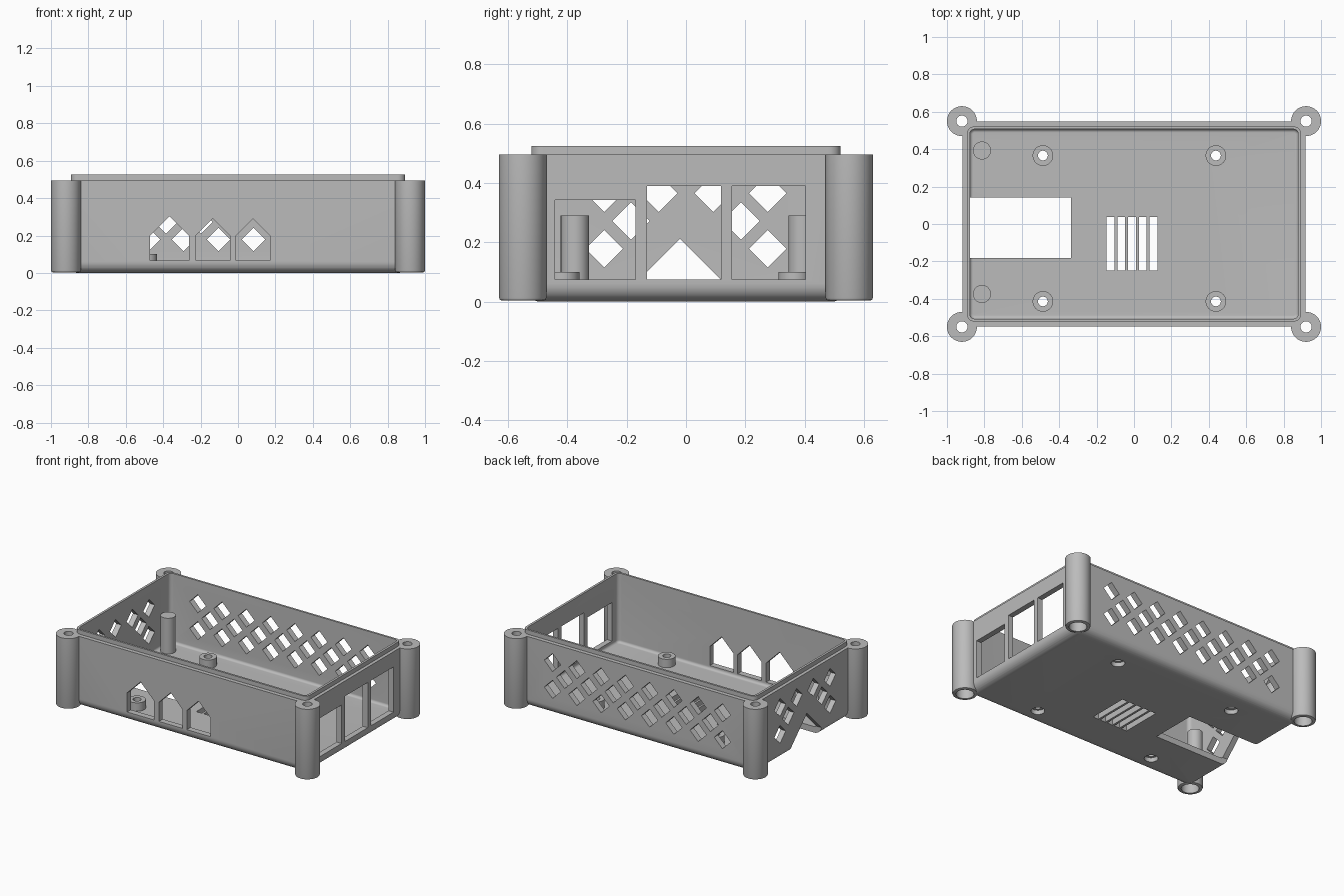
import bpy, bmesh
from math import sin, cos, pi

old = bpy.data.objects.get("Cube")
if old:
    bpy.data.objects.remove(old, do_unlink=True)

# One plain plastic colour
grey = bpy.data.materials.new("grey plastic")
grey.use_nodes = True
color = (0.5, 0.5, 0.5, 1)
grey.diffuse_color = color
grey.node_tree.nodes["Principled BSDF"].inputs["Base Color"].default_value = color


def loft(bm, rings):
    """Skin a stack of equal-length rings and cap both ends."""
    loops = [[bm.verts.new(p) for p in ring] for ring in rings]
    n = len(loops[0])
    for lo, hi in zip(loops, loops[1:]):
        for i in range(n):
            j = (i + 1) % n
            bm.faces.new((lo[i], lo[j], hi[j], hi[i]))
    bm.faces.new(loops[0][::-1])
    bm.faces.new(loops[-1])


def lathe(bm, x, y, profile, n=48):
    """Turn a (radius, z) profile about a vertical axis."""
    loft(bm, [[(x + r * cos(2 * pi * i / n), y + r * sin(2 * pi * i / n), z)
               for i in range(n)] for r, z in profile])


def prism(bm, points, axis, a, b):
    """Extrude a 2D outline along an axis from a to b."""
    place = {"x": lambda p, t: (t, p[0], p[1]),
             "y": lambda p, t: (p[0], t, p[1]),
             "z": lambda p, t: (p[0], p[1], t)}[axis]
    loft(bm, [[place(p, t) for p in points] for t in (a, b)])


def rect(u0, u1, v0, v1):
    return [(u0, v0), (u1, v0), (u1, v1), (u0, v1)]


def house(u0, u1, v0, eave):
    """Rectangle with a 45 degree pointed top."""
    mid = (u0 + u1) / 2
    return [(u0, v0), (u1, v0), (u1, eave), (mid, eave + (u1 - u0) / 2), (u0, eave)]


def diamond(u, v, r=0.063):
    return [(u - r, v), (u, v - r), (u + r, v), (u, v + r)]


def round_rect(hx, hy, r, z, steps=8):
    ring = []
    for k, (sx, sy) in enumerate(((1, 1), (-1, 1), (-1, -1), (1, -1))):
        for i in range(steps + 1):
            a = (k + i / steps) * pi / 2
            ring.append((sx * (hx - r) + r * cos(a), sy * (hy - r) + r * sin(a), z))
    return ring


def tub(bm, hx, hy, corner, z0, z1, fillet=0, steps=8):
    """Rounded box with an optional rounded bottom edge."""
    rings = []
    if fillet:
        for i in range(steps):
            a = i / steps * pi / 2
            d = fillet * (1 - sin(a))
            rings.append(round_rect(hx - d, hy - d, corner - d, z0 + fillet * (1 - cos(a))))
    rings.append(round_rect(hx, hy, corner, z0 + fillet))
    rings.append(round_rect(hx, hy, corner, z1))
    loft(bm, rings)


def make(name, build):
    bm = bmesh.new()
    build(bm)
    bmesh.ops.recalc_face_normals(bm, faces=bm.faces)
    mesh = bpy.data.meshes.new(name)
    bm.to_mesh(mesh)
    bm.free()
    mesh.materials.append(grey)
    obj = bpy.data.objects.new(name, mesh)
    bpy.context.collection.objects.link(obj)
    return obj


def combine(target, operation, name, build):
    """Apply a boolean with a temporary tool object."""
    tool = make(name, build)
    tool.hide_render = True
    mod = target.modifiers.new(name, "BOOLEAN")
    mod.operation, mod.solver, mod.object = operation, "EXACT", tool
    bpy.context.view_layer.objects.active = target
    bpy.ops.object.modifier_apply(modifier=mod.name)
    bpy.data.objects.remove(tool, do_unlink=True)


HX, HY, RIM, TOP, WALL = 0.917, 0.549, 0.495, 0.525, 0.042
FILLET = 0.06
POSTS = [(sx * 0.92, sy * 0.55) for sx in (-1, 1) for sy in (-1, 1)]
STANDOFFS = [(x, y) for x in (-0.487, 0.438) for y in (-0.414, 0.366)]
PINS = [(-0.813, y) for y in (-0.374, 0.393)]


def corner_posts(bm):
    for x, y in POSTS:
        lathe(bm, x, y, [(0.07, 0.003), (0.077, 0.006), (0.08, 0.014), (0.08, RIM)])


def floor_mounts(bm):
    for x, y in STANDOFFS:
        lathe(bm, x, y, [(0.055, 0.03), (0.055, 0.1)])
    for x, y in PINS:
        lathe(bm, x, y, [(0.048, 0.03), (0.048, 0.29)])


def screw_holes(bm):
    for x, y in POSTS:
        lathe(bm, x, y, [(0.056, -0.1), (0.056, 0.1), (0.03, 0.1), (0.03, 0.7)])
    for x, y in STANDOFFS:
        lathe(bm, x, y, [(0.043, -0.1), (0.043, 0.03), (0.026, 0.03), (0.026, 0.2)])


def openings(bm):
    # Pointed ports in the front wall
    for x0, x1 in ((-0.47, -0.262), (-0.225, -0.043), (-0.01, 0.171)):
        prism(bm, house(x0, x1, 0.067, 0.2), "y", -0.7, -0.49)
    # Square ports in the right wall
    for y0, y1, z1 in ((-0.441, -0.17, 0.342), (-0.131, 0.118, 0.389), (0.155, 0.402, 0.389)):
        prism(bm, rect(y0, y1, 0.074, z1), "x", 0.85, 1.1)
    # Floor vent slots
    for i in range(5):
        x = -0.126 + 0.0575 * i
        prism(bm, rect(x - 0.021, x + 0.021, -0.249, 0.037), "z", -0.1, 0.2)
    # Diamond lattice in the back wall
    pitch = 0.187
    for row, count in enumerate((8, 7, 8)):
        for i in range(count):
            x = -0.0105 + (i - (count - 1) / 2) * pitch
            prism(bm, diamond(x, 0.178 + row * pitch / 2), "y", 0.49, 0.7)
    # Diamonds in the left wall, around the card slot
    for y, z in ((0.275, 0.178), (0.185, 0.272), (0.275, 0.365), (0.092, 0.365)):
        for side in (-1, 1):
            prism(bm, diamond(side * y, z), "x", -1.1, -0.862)


# Shell, posts and lip, then hollow it out
case = make("case_bottom", lambda bm: tub(bm, HX, HY, 0.065, 0, RIM, FILLET))
combine(case, "UNION", "corner_posts", corner_posts)
combine(case, "UNION", "lip", lambda bm: tub(bm, 0.894, 0.521, 0.04, 0.3, TOP))
combine(case, "DIFFERENCE", "cavity",
        lambda bm: tub(bm, HX - 0.039, HY - WALL, 0.026, WALL, 0.8, FILLET - WALL))
combine(case, "UNION", "floor_mounts", floor_mounts)
combine(case, "DIFFERENCE", "screw_holes", screw_holes)
combine(case, "DIFFERENCE", "openings", openings)
# Card slot through the floor and left wall
combine(case, "DIFFERENCE", "card_slot",
        lambda bm: prism(bm, house(-0.182, 0.142, -0.1, 0.05), "x", -1.1, -0.337))

case.select_set(True)
bpy.context.view_layer.objects.active = case
bpy.ops.object.shade_smooth_by_angle(angle=0.5)
